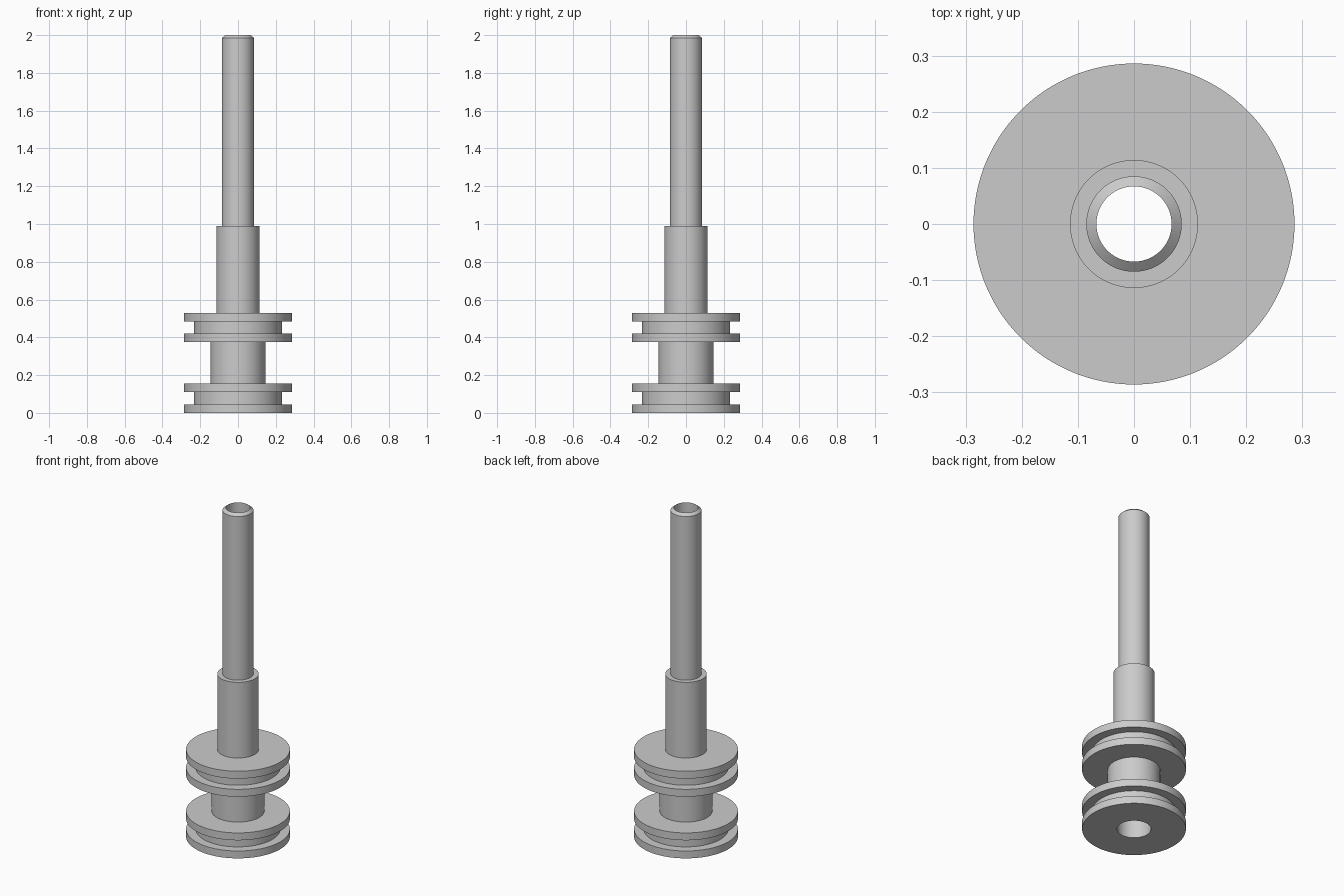
import bpy, bmesh, math

SEGMENTS = 128

old = bpy.data.objects.get("Cube")
if old:
    bpy.data.objects.remove(old, do_unlink=True)

# Single plain metal colour
grey = bpy.data.materials.new("grey metal")
grey.use_nodes = True
colour = (0.6, 0.6, 0.6, 1)
grey.diffuse_color = colour
grey.node_tree.nodes["Principled BSDF"].inputs["Base Color"].default_value = colour


def lathe(name, profile):
    """Revolve a closed (radius, height) outline around z."""
    bm = bmesh.new()
    rings = []
    for i in range(SEGMENTS):
        a = math.tau * i / SEGMENTS
        rings.append([bm.verts.new((r * math.cos(a), r * math.sin(a), z)) for r, z in profile])
    n = len(profile)
    for i in range(SEGMENTS):
        here, there = rings[i], rings[(i + 1) % SEGMENTS]
        for j in range(n):
            k = (j + 1) % n
            bm.faces.new((here[j], there[j], there[k], here[k]))
    bmesh.ops.recalc_face_normals(bm, faces=bm.faces)
    mesh = bpy.data.meshes.new(name)
    bm.to_mesh(mesh)
    bm.free()
    mesh.materials.append(grey)
    obj = bpy.data.objects.new(name, mesh)
    bpy.context.collection.objects.link(obj)
    bpy.ops.object.select_all(action="DESELECT")
    obj.select_set(True)
    bpy.context.view_layer.objects.active = obj
    bpy.ops.object.shade_smooth_by_angle(angle=math.radians(25))


# Radii of the stepped shaft
FLANGE, GROOVE, SPOOL, SLEEVE, ROD = 0.286, 0.233, 0.145, 0.114, 0.085
WIDE_BORE, BORE = 0.094, 0.067


def grooved_collar(base):
    """Two thin flanges with a groove between them."""
    return [(FLANGE, base), (FLANGE, base + 0.045),
            (GROOVE, base + 0.045), (GROOVE, base + 0.11),
            (FLANGE, base + 0.11), (FLANGE, base + 0.155)]


# Outer outline from the bottom up: collar, spool neck, collar, sleeve, rod
outer = grooved_collar(0)
outer += [(SPOOL, 0.155), (SPOOL, 0.375)]
outer += grooved_collar(0.375)
outer += [(SLEEVE, 0.53), (SLEEVE, 0.99), (ROD, 0.99), (ROD, 1.985)]

# Chamfered mouth, then the stepped bore back down to the base
inner = [(BORE, 2.0), (BORE, 0.97), (WIDE_BORE, 0.97), (WIDE_BORE, 0)]

lathe("hollow_stepped_shaft", outer + inner)
